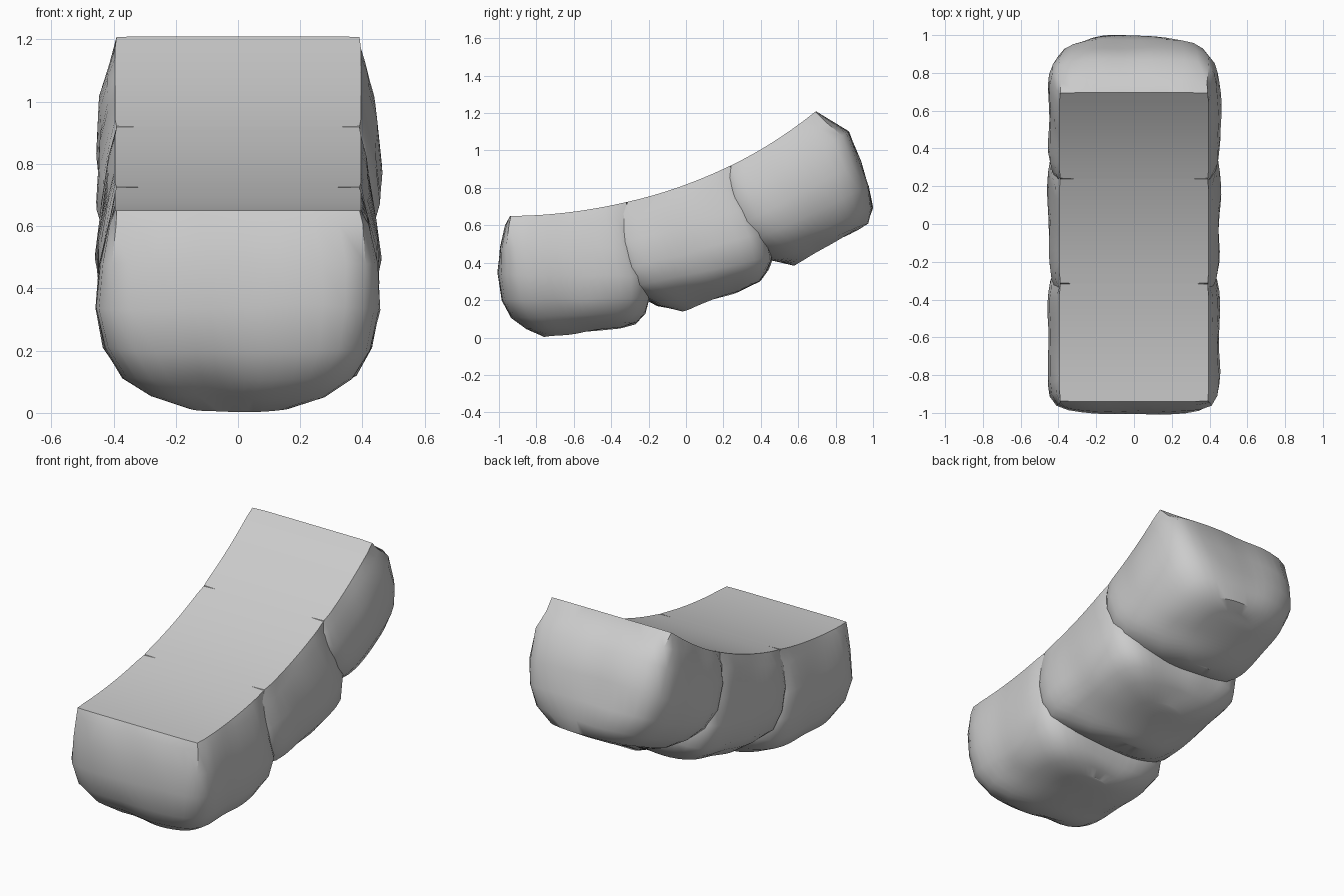
import bpy, bmesh, math
from mathutils import Vector, noise

cube = bpy.data.objects.get("Cube")
if cube:
    bpy.data.objects.remove(cube)

mat = bpy.data.materials.new("plain grey")
mat.use_nodes = True
grey = (0.6, 0.6, 0.6, 1)
mat.diffuse_color = grey
mat.node_tree.nodes["Principled BSDF"].inputs["Base Color"].default_value = grey

SIDES = 52
# half width and squareness of each layer, from the flat top down
WIDTHS = [0.395, 0.415, 0.445, 0.455, 0.43, 0.375, 0.29, 0.17]
SQUARE = [60, 14, 8, 6.5, 5.5, 4.5, 4, 3]


def ring(front, back, width, power, sag, lump):
    """Rounded rectangle lying between a front and a back point (y, z)."""
    f, b = Vector((0, *front)), Vector((0, *back))
    mid, half = (f + b) / 2, (b - f) / 2
    points = []
    for i in range(SIDES):
        a = math.tau * (i + 0.5) / SIDES
        c, s = math.cos(a), math.sin(a)
        k = (abs(c) ** power + abs(s) ** power) ** (-1 / power)
        p = mid + half * s * k + Vector((c * k * width, 0, 0))
        p.z -= sag * (1 - (s * k) ** 2)
        points.append(p + lump * noise.noise_vector(p * 5))
    return points


def cap(bm, loop):
    """Close a ring with strips running across its width."""
    h = SIDES // 2
    for i in range(-h // 2, h // 2 - 1):
        bm.faces.new([loop[j % SIDES] for j in (i, i + 1, h - 2 - i, h - 1 - i)])


def block(name, roundness, fronts, backs):
    bm = bmesh.new()
    loops = []
    for n, (f, b) in enumerate(zip(fronts, backs)):
        top = n == 0
        power = SQUARE[n] if top else SQUARE[n] / roundness
        pts = ring(f, b, WIDTHS[n], power, 0.018 if top else 0, 0 if top else 0.013)
        loops.append([bm.verts.new(p) for p in pts])
    for up, low in zip(loops, loops[1:]):
        for i in range(SIDES):
            j = (i + 1) % SIDES
            bm.faces.new((up[i], up[j], low[j], low[i]))
    cap(bm, loops[0])
    cap(bm, loops[-1])
    bmesh.ops.recalc_face_normals(bm, faces=bm.faces)
    mesh = bpy.data.meshes.new(name)
    bm.to_mesh(mesh)
    bm.free()
    mesh.materials.append(mat)
    obj = bpy.data.objects.new(name, mesh)
    bpy.context.collection.objects.link(obj)
    bpy.ops.object.select_all(action='DESELECT')
    obj.select_set(True)
    bpy.context.view_layer.objects.active = obj
    bpy.ops.object.shade_smooth_by_angle(angle=math.radians(40))


# Three rounded blocks climbing along one concave arc, each tucked into the one before
block("front_block", 1,
      [(-.94, .65), (-.965, .6), (-.99, .48), (-1, .34), (-.98, .2), (-.93, .11), (-.85, .05), (-.76, .005)],
      [(-.315, .725), (-.3, .64), (-.25, .48), (-.2, .33), (-.19, .22), (-.22, .13), (-.27, .08), (-.33, .06)])
block("middle_block", 1,
      [(-.315, .725), (-.36, .63), (-.38, .49), (-.36, .36), (-.32, .27), (-.24, .22), (-.15, .17), (-.03, .14)],
      [(.24, .92), (.27, .85), (.36, .7), (.43, .56), (.46, .43), (.44, .36), (.4, .3), (.3, .255)])
block("rear_block", 1.35,
      [(.24, .92), (.2, .83), (.19, .71), (.24, .58), (.3, .49), (.38, .44), (.46, .41), (.58, .39)],
      [(.695, 1.21), (.77, 1.16), (.87, 1.1), (.935, .94), (.98, .81), (1, .7), (.97, .615), (.92, .58)])
